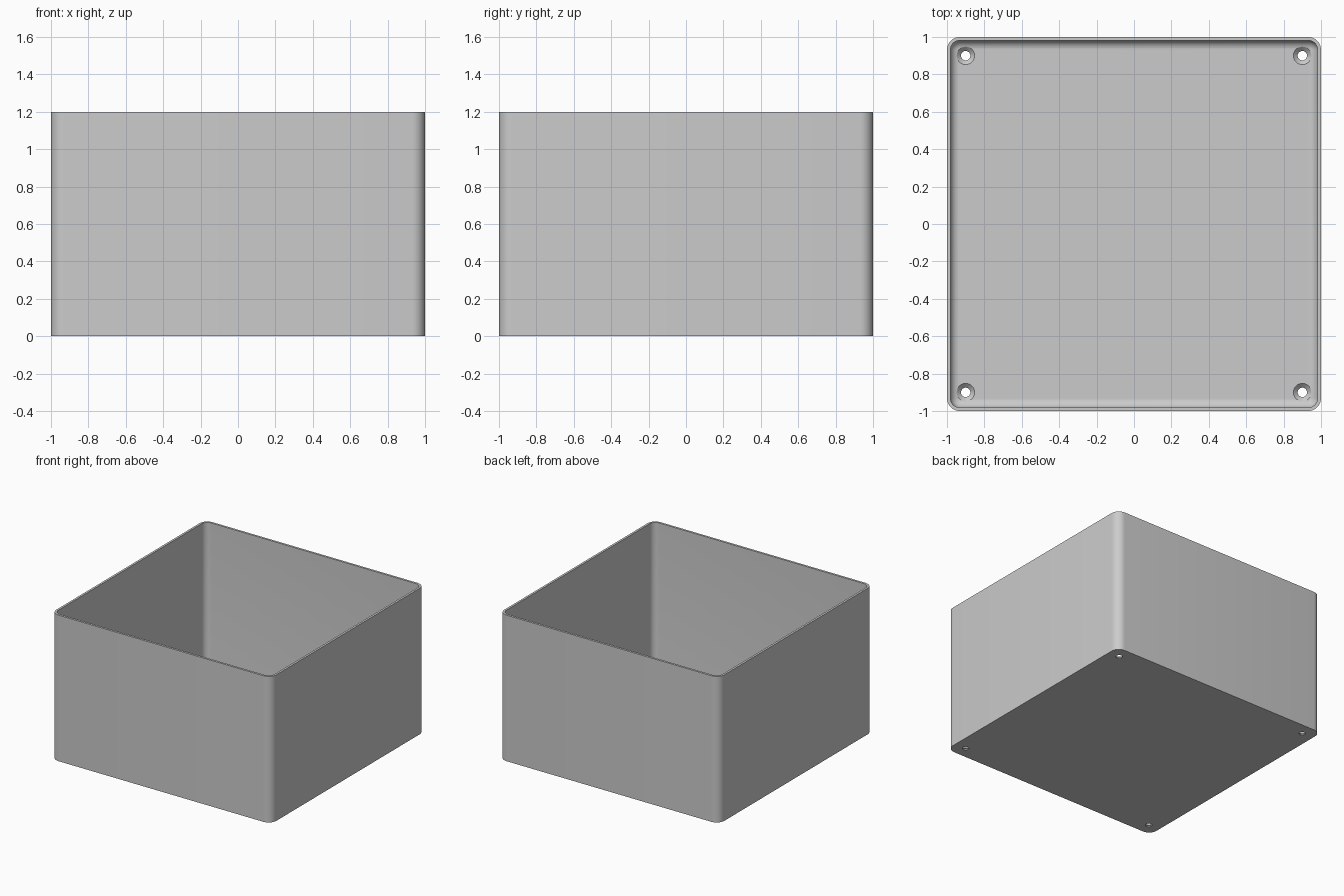
import bpy, bmesh, math
from mathutils import Matrix

cube = bpy.data.objects.get("Cube")
if cube:
    bpy.data.objects.remove(cube, do_unlink=True)

HEIGHT, WALL, FLOOR = 1.2, 0.018, 0.03
RADIUS, FILLET = 0.07, 0.048
STEPS = 8

grey = bpy.data.materials.new("plain grey")
grey.use_nodes = True
grey.diffuse_color = (0.6, 0.6, 0.6, 1)
grey.node_tree.nodes["Principled BSDF"].inputs["Base Color"].default_value = (0.6, 0.6, 0.6, 1)


def make_object(name, bm):
    bmesh.ops.recalc_face_normals(bm, faces=bm.faces)
    mesh = bpy.data.meshes.new(name)
    bm.to_mesh(mesh)
    bm.free()
    mesh.materials.append(grey)
    obj = bpy.data.objects.new(name, mesh)
    bpy.context.collection.objects.link(obj)
    return obj


def rounded_ring(bm, inset, z):
    """Rounded square loop, set in from the outer wall."""
    centre, r = 1 - RADIUS, RADIUS - inset
    ring = []
    for corner in range(4):
        mid = math.pi / 4 + corner * math.pi / 2
        cx = math.copysign(centre, math.cos(mid))
        cy = math.copysign(centre, math.sin(mid))
        for i in range(STEPS + 1):
            a = (corner + i / STEPS) * math.pi / 2
            ring.append(bm.verts.new((cx + r * math.cos(a), cy + r * math.sin(a), z)))
    return ring


# Box: outer wall, rim, inner wall, rounded inner edge and floor
bm = bmesh.new()
profile = [(0, 0), (0, HEIGHT), (WALL, HEIGHT)]
for i in range(STEPS + 1):
    a = i / STEPS * math.pi / 2
    profile.append((WALL + FILLET * (1 - math.cos(a)), FLOOR + FILLET * (1 - math.sin(a))))
rings = [rounded_ring(bm, *p) for p in profile]
for low, high in zip(rings, rings[1:]):
    for i in range(len(low)):
        j = (i + 1) % len(low)
        bm.faces.new((low[i], low[j], high[j], high[i]))
bm.faces.new(rings[0])
bm.faces.new(rings[-1])
box = make_object("open_box", bm)

# Countersunk screw holes: a shaft, a cone and a clearance above, turned as one
bm = bmesh.new()
cutter_profile = [(0.025, -0.05), (0.025, 0.008), (0.048, FLOOR), (0.048, 0.1)]
for x in (-0.9, 0.9):
    for y in (-0.9, 0.9):
        loops = []
        for r, z in cutter_profile:
            circle = bmesh.ops.create_circle(bm, segments=32, radius=r,
                                             matrix=Matrix.Translation((x, y, z)))
            loops.append(circle["verts"])
        for low, high in zip(loops, loops[1:]):
            for i in range(len(low)):
                j = (i + 1) % len(low)
                bm.faces.new((low[i], low[j], high[j], high[i]))
        bm.faces.new(loops[0])
        bm.faces.new(loops[-1])
cutter = make_object("screw_hole_cutter", bm)
cutter.hide_render = True

bpy.ops.object.select_all(action='DESELECT')
box.select_set(True)
bpy.context.view_layer.objects.active = box
cut = box.modifiers.new("screw_holes", 'BOOLEAN')
cut.operation = 'DIFFERENCE'
cut.solver = 'EXACT'
cut.object = cutter
bpy.ops.object.modifier_apply(modifier=cut.name)
bpy.data.objects.remove(cutter, do_unlink=True)
bpy.ops.object.shade_smooth_by_angle(angle=math.radians(30))
